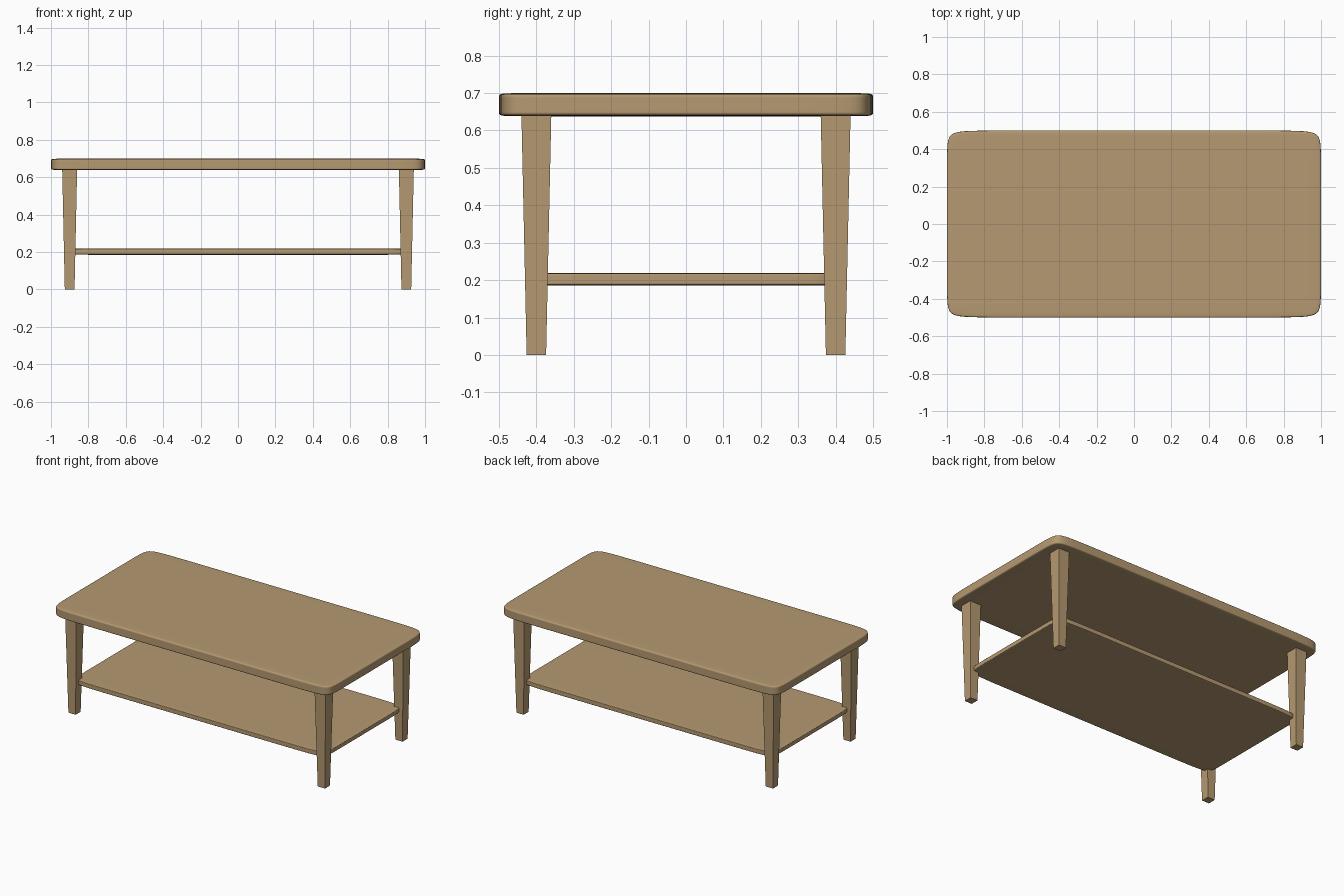
import bpy
import bmesh
from mathutils import Vector

cube = bpy.data.objects.get("Cube")
if cube:
    bpy.data.objects.remove(cube, do_unlink=True)

# Single wood colour
wood = bpy.data.materials.new("light_wood")
wood.use_nodes = True
colour = (0.46, 0.32, 0.165, 1)
wood.diffuse_color = colour
wood.node_tree.nodes["Principled BSDF"].inputs["Base Color"].default_value = colour


def add_object(name, bm):
    mesh = bpy.data.meshes.new(name)
    bm.to_mesh(mesh)
    bm.free()
    mesh.materials.append(wood)
    obj = bpy.data.objects.new(name, mesh)
    bpy.context.collection.objects.link(obj)
    return obj


def soft_slab(name, size, z, support=0.8):
    """Box with support loops near its edges, softened by subdivision."""
    bm = bmesh.new()
    bmesh.ops.create_cube(bm, size=2)
    for axis in range(3):
        for side in (-support, support):
            point, normal = Vector(), Vector()
            point[axis], normal[axis] = side, 1
            bmesh.ops.bisect_plane(bm, geom=bm.verts[:] + bm.edges[:] + bm.faces[:],
                                   plane_co=point, plane_no=normal)
    bmesh.ops.scale(bm, vec=Vector(size) / 2, verts=bm.verts)
    bmesh.ops.translate(bm, vec=(0, 0, z), verts=bm.verts)
    for face in bm.faces:
        face.smooth = True
    obj = add_object(name, bm)
    subsurf = obj.modifiers.new("soften", "SUBSURF")
    subsurf.levels = subsurf.render_levels = 3


def tapered_leg(name, x, y, height=0.645, top=0.08, bottom=0.052):
    """Square leg, wider at the top."""
    bm = bmesh.new()
    bmesh.ops.create_cube(bm, size=1)
    for v in bm.verts:
        width = top if v.co.z > 0 else bottom
        v.co = (x + v.co.x * width, y + v.co.y * width, (v.co.z + 0.5) * height)
    add_object(name, bm)


# Table top and lower shelf
soft_slab("table_top", (2, 1, 0.062), 0.669)
soft_slab("lower_shelf", (1.82, 0.82, 0.033), 0.202)

# Legs
for x, side in ((-0.9, "right"), (0.9, "left")):
    for y, end in ((-0.4, "front"), (0.4, "back")):
        tapered_leg(f"{end}_{side}_leg", x, y)
